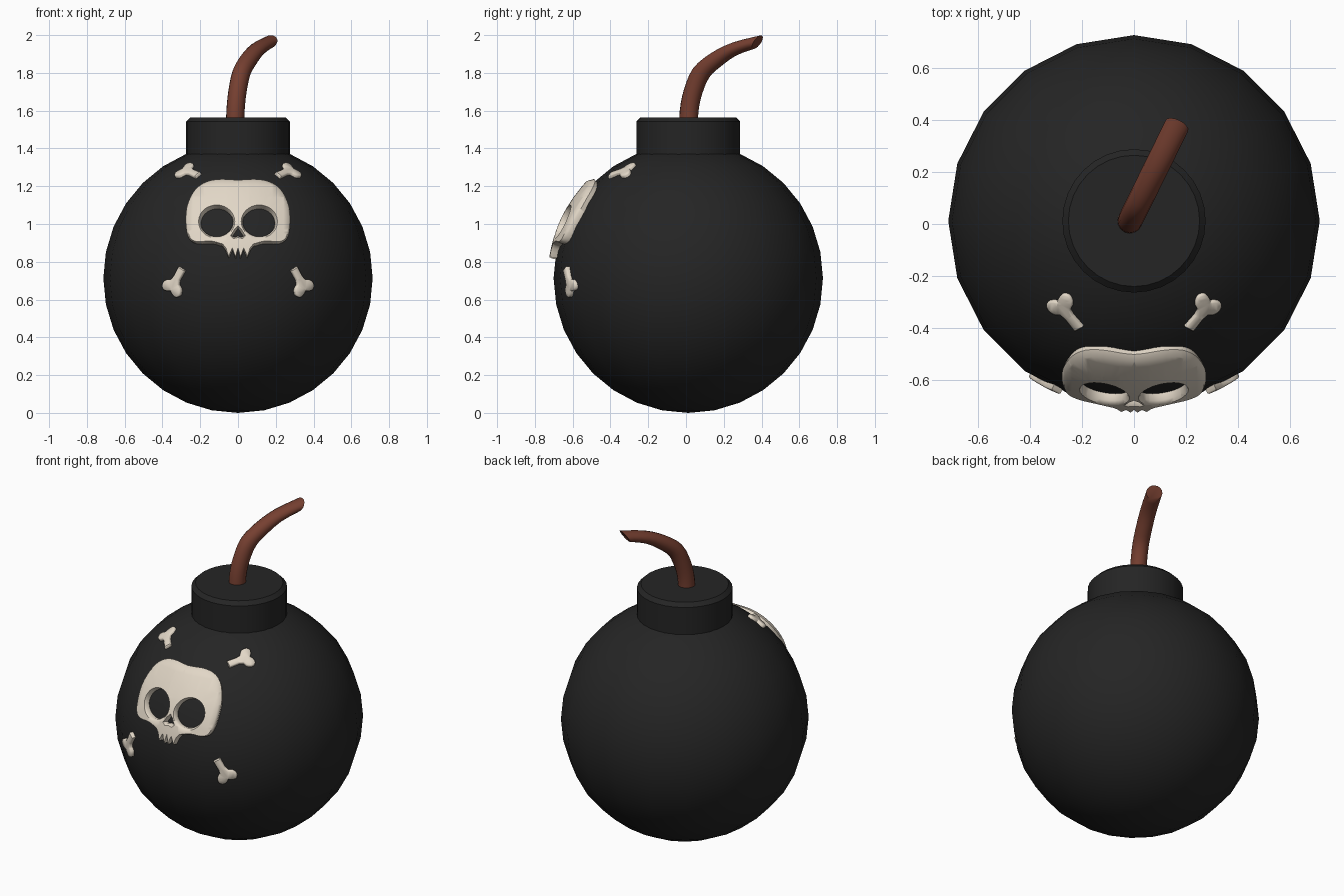
import bpy, bmesh, math
from mathutils import Vector

cube = bpy.data.objects.get("Cube")
if cube:
    bpy.data.objects.remove(cube, do_unlink=True)

CENTER = Vector((0, 0.012, 0.713))
R = 0.713


def material(name, color):
    m = bpy.data.materials.new(name)
    m.use_nodes = True
    m.diffuse_color = (*color, 1)
    m.node_tree.nodes["Principled BSDF"].inputs["Base Color"].default_value = (*color, 1)
    return m


black = material("matte_black", (0.018, 0.018, 0.018))
bone = material("bone_white", (0.76, 0.68, 0.57))
brown = material("fuse_brown", (0.18, 0.05, 0.03))


def finish(name, bm, mat, angle=40):
    bmesh.ops.recalc_face_normals(bm, faces=bm.faces)
    me = bpy.data.meshes.new(name)
    bm.to_mesh(me)
    bm.free()
    me.materials.append(mat)
    ob = bpy.data.objects.new(name, me)
    bpy.context.collection.objects.link(ob)
    bpy.ops.object.select_all(action="DESELECT")
    ob.select_set(True)
    bpy.context.view_layer.objects.active = ob
    bpy.ops.object.shade_smooth_by_angle(angle=math.radians(angle))
    return ob


def chaikin(points):
    # Rounds an open polyline while keeping its two ends
    out = [points[0]]
    for (a, b), (c, d) in zip(points, points[1:]):
        out += [(a * .75 + c * .25, b * .75 + d * .25), (a * .25 + c * .75, b * .25 + d * .75)]
    return out + [points[-1]]


def plate(name, loops, place, height, rim):
    # Raised plate with soft rim, wrapped on the ball; extra loops are holes
    bm = bmesh.new()
    for loop in loops:
        vs = [bm.verts.new((x, 0, z)) for x, z in loop]
        for i, v in enumerate(vs):
            bm.edges.new((vs[i - 1], v))
    bmesh.ops.triangle_fill(bm, use_beauty=True, edges=bm.edges[:], normal=(0, -1, 0))
    bmesh.ops.inset_region(bm, faces=bm.faces[:], thickness=rim, use_boundary=True)
    for v in bm.verts:
        v.co.y = height * 0.55 if v.is_boundary else height
    for axis in (Vector((1, 0, 0)), Vector((0, 0, 1))):
        for k in range(-8, 25):
            bmesh.ops.bisect_plane(bm, geom=bm.verts[:] + bm.edges[:] + bm.faces[:],
                                   plane_co=axis * (k * 0.06 + 0.0013), plane_no=axis)
    bmesh.ops.remove_doubles(bm, verts=bm.verts[:], dist=0.001)
    for v in bm.verts:
        v.co = place(*v.co)
    # Skirt down into the ball
    skirt = bmesh.ops.extrude_edge_only(bm, edges=[e for e in bm.edges if e.is_boundary])
    for v in skirt["geom"]:
        if isinstance(v, bmesh.types.BMVert):
            v.co = CENTER + (v.co - CENTER).normalized() * (R - 0.015)
    return finish(name, bm, bone, 50)


# Ball
bm = bmesh.new()
bmesh.ops.create_uvsphere(bm, u_segments=20, v_segments=16, radius=R)
bmesh.ops.translate(bm, verts=bm.verts, vec=CENTER)
finish("bomb_body", bm, black)

# Cap with chamfered top edge
bm = bmesh.new()
bmesh.ops.create_cone(bm, cap_ends=True, segments=32, radius1=0.275, radius2=0.275, depth=0.205)
bmesh.ops.translate(bm, verts=bm.verts, vec=(0, CENTER.y, 1.4625))
top = [e for e in bm.edges if all(v.co.z > 1.5 for v in e.verts)]
bmesh.ops.bevel(bm, geom=top, offset=0.023, segments=1, affect="EDGES")
finish("neck_cap", bm, black, 30)

# Fuse: rings given as distance, height, and half-thickness vector in the bend plane
keys = [Vector(k) for k in (
    (0, 1.5, -.05, 0), (.004, 1.6, -.05, .003), (.027, 1.7, -.048, .014),
    (.075, 1.8, -.042, .026), (.16, 1.868, -.022, .038), (.27, 1.926, -.005, .036),
    (.407, 1.963, .022, .036))]
rings = []
for i in range(len(keys) - 1):
    p0, p1, p2 = keys[max(i - 1, 0)], keys[i], keys[i + 1]
    p3 = keys[min(i + 2, len(keys) - 1)]
    for t in (0, 1 / 3, 2 / 3):
        rings.append(0.5 * (2 * p1 + (p2 - p0) * t + (2 * p0 - 5 * p1 + 4 * p2 - p3) * t * t
                            + (3 * p1 - p0 - 3 * p2 + p3) * t ** 3))
rings.append(keys[-1])
along = Vector((0.442, 0.897, 0))
side = Vector((0.897, -0.442, 0))
up = Vector((0, 0, 1))
bm = bmesh.new()
loops = []
for d, z, a, b in rings:
    mid = Vector((-0.015, 0.013, 0)) + along * d + up * z
    angles = [math.tau * j / 16 for j in range(16)]
    loops.append([bm.verts.new(mid + (along * a + up * b) * math.cos(t) + side * 0.048 * math.sin(t))
                  for t in angles])
for lo, hi in zip(loops, loops[1:]):
    for j in range(16):
        bm.faces.new((lo[j - 1], lo[j], hi[j], hi[j - 1]))
bm.faces.new(loops[0])
bm.faces.new(loops[-1])
finish("fuse", bm, brown, 45)

# Skull plate with eye and nose holes
head = chaikin(chaikin([(0, 1.233), (.13, 1.24), (.22, 1.2), (.27, 1.11), (.28, 1.02),
                        (.267, .92), (.22, .895), (.145, .905), (.085, .887)]))
teeth = [(.07, .868), (.05, .822), (.03, .866), (.013, .817)]
half = head[1:] + teeth
skull = [head[0]] + half + [(0, .868)] + [(-x, z) for x, z in reversed(half)]


def eye(cx):
    return [(cx + .088 * math.cos(math.tau * i / 28), 1.013 + .08 * math.sin(math.tau * i / 28))
            for i in range(28)]


nose = [(0, .984), (.012, .968), (.032, .938), (.022, .93), (0, .937),
        (-.022, .93), (-.032, .938), (-.012, .968)]


def on_front(x, depth, z):
    r = R + depth
    return Vector((x, CENTER.y - math.sqrt(r * r - x * x - (z - CENTER.z) ** 2), z))


plate("skull", [skull, eye(.113), eye(-.113), nose], on_front, 0.031, 0.008)

# Four bone ends around the skull
edge = [(0, .021), (.06, .02)] + chaikin(
    [(.085, .026), (.1, .055), (.135, .064), (.157, .045), (.15, .016), (.138, 0)])[:-1]
bone_outline = edge + [(.138, 0)] + [(u, -v) for u, v in reversed(edge)]


def on_ball(p):
    return CENTER + (Vector(p) - CENTER).normalized() * R


ends = {"upper": ((.21, -.40, 1.255), (.30, -.285, 1.29)),
        "lower": ((.295, -.635, .765), (.355, -.60, .645))}
for level, (start, stop) in ends.items():
    for sign, label in ((1, "left"), (-1, "right")):
        a, b = (on_ball((p[0] * sign, p[1], p[2])) for p in (start, stop))
        normal = (a - CENTER).normalized()
        u_dir = (b - a - normal * normal.dot(b - a)).normalized()
        v_dir = normal.cross(u_dir)

        def on_patch(u, depth, v, a=a, u_dir=u_dir, v_dir=v_dir):
            return CENTER + (a + u_dir * u + v_dir * v - CENTER).normalized() * (R + depth)

        plate(f"bone_{level}_{label}", [bone_outline], on_patch, 0.012, 0.006)
